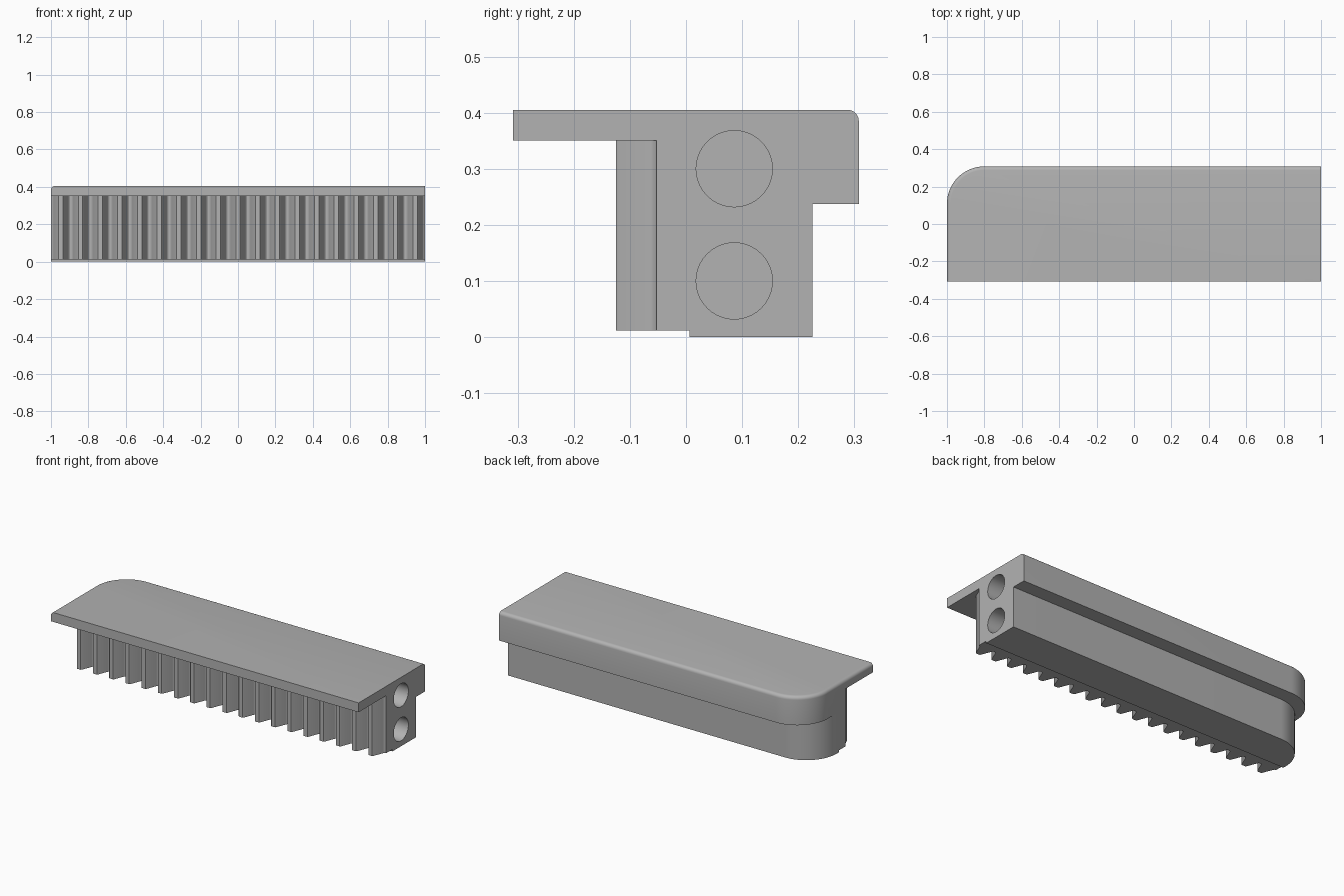
import bpy
import bmesh
import math

cube = bpy.data.objects.get("Cube")
if cube:
    bpy.data.objects.remove(cube, do_unlink=True)

grey = bpy.data.materials.new("plain_grey")
grey.use_nodes = True
grey.diffuse_color = (0.45, 0.45, 0.45, 1)
grey.node_tree.nodes["Principled BSDF"].inputs["Base Color"].default_value = (0.45, 0.45, 0.45, 1)


def finish(name, bm):
    bmesh.ops.recalc_face_normals(bm, faces=bm.faces[:])
    mesh = bpy.data.meshes.new(name)
    bm.to_mesh(mesh)
    bm.free()
    mesh.materials.append(grey)
    obj = bpy.data.objects.new(name, mesh)
    bpy.context.collection.objects.link(obj)
    return obj


def prism(bm, outline, z0, z1):
    """Extrude a plan outline from z0 up to z1."""
    face = bm.faces.new([bm.verts.new((x, y, z0)) for x, y in outline])
    top = bmesh.ops.extrude_face_region(bm, geom=[face])["geom"]
    bmesh.ops.translate(bm, vec=(0, 0, z1 - z0),
                        verts=[g for g in top if isinstance(g, bmesh.types.BMVert)])


def rounded_plan(front, back, r=0.2, steps=24):
    """Rectangle with one rounded corner at the back of the -x end."""
    arc = []
    for i in range(steps + 1):
        a = math.pi / 2 * (1 + i / steps)
        arc.append((-1 + r + r * math.cos(a), back - r + r * math.sin(a)))
    return [(-1, front), (1, front), (1, back)] + arc


def box(name, x0, x1, y0, y1, z0, z1):
    bm = bmesh.new()
    prism(bm, [(x0, y0), (x1, y0), (x1, y1), (x0, y1)], z0, z1)
    return finish(name, bm)


def combine(obj, other, operation):
    """Apply a boolean and discard the helper."""
    mod = obj.modifiers.new(operation.title(), "BOOLEAN")
    mod.operation = operation
    mod.solver = "EXACT"
    mod.object = other
    bpy.context.view_layer.objects.active = obj
    bpy.ops.object.modifier_apply(modifier=mod.name)
    bpy.data.objects.remove(other, do_unlink=True)


def smooth(obj, degrees):
    bpy.ops.object.select_all(action="DESELECT")
    obj.select_set(True)
    bpy.context.view_layer.objects.active = obj
    bpy.ops.object.shade_smooth_by_angle(angle=math.radians(degrees))


ROOT, TIP, TOP, UNDER, LEDGE = -0.053, -0.125, 0.405, 0.35, 0.237

# Cap with a softened top rim along the back and the rounded end
bm = bmesh.new()
prism(bm, rounded_plan(-0.308, 0.308), LEDGE, TOP)
rim = []
for e in bm.edges:
    a, b = (v.co for v in e.verts)
    on_top = min(a.z, b.z) > TOP - 0.001
    at_front = max(a.y, b.y) < -0.3
    at_end = min(a.x, b.x) > 0.99
    if on_top and not at_front and not at_end:
        rim.append(e)
bmesh.ops.bevel(bm, geom=rim, offset=0.02, segments=5, profile=0.5, affect="EDGES")
rail = finish("rail_body", bm)
combine(rail, box("underside_cutter", -1.1, 1.1, -0.5, ROOT, 0.1, UNDER), "DIFFERENCE")

# Lower body with a shallow step under its front
bm = bmesh.new()
prism(bm, rounded_plan(ROOT, 0.225), 0, LEDGE)
lower = finish("lower_body", bm)
combine(lower, box("step_cutter", -1.1, 1.1, -0.5, 0.006, -0.1, 0.012), "DIFFERENCE")
combine(rail, lower, "UNION")

# Two blind round holes in the +x end
for z in (0.1, 0.3):
    bpy.ops.mesh.primitive_cylinder_add(vertices=40, radius=0.068, depth=0.8,
                                        location=(1, 0.086, z), rotation=(0, math.pi / 2, 0))
    hole = bpy.context.object
    hole.data.materials.append(grey)
    combine(rail, hole, "DIFFERENCE")
smooth(rail, 30)

# Row of gear teeth along the front
COUNT = 19
pitch = 2 / COUNT
half = [(0.049, ROOT), (0.043, ROOT - 0.003), (0.039, ROOT - 0.01),
        (0.0165, TIP + 0.005), (0.012, TIP)]
bm = bmesh.new()
for i in range(COUNT):
    c = -1 + pitch * (i + 0.5)
    outline = [(c - x, y) for x, y in half] + [(c + x, y) for x, y in reversed(half)]
    prism(bm, outline, 0.012, UNDER)
teeth = finish("rack_teeth", bm)
smooth(teeth, 35)
